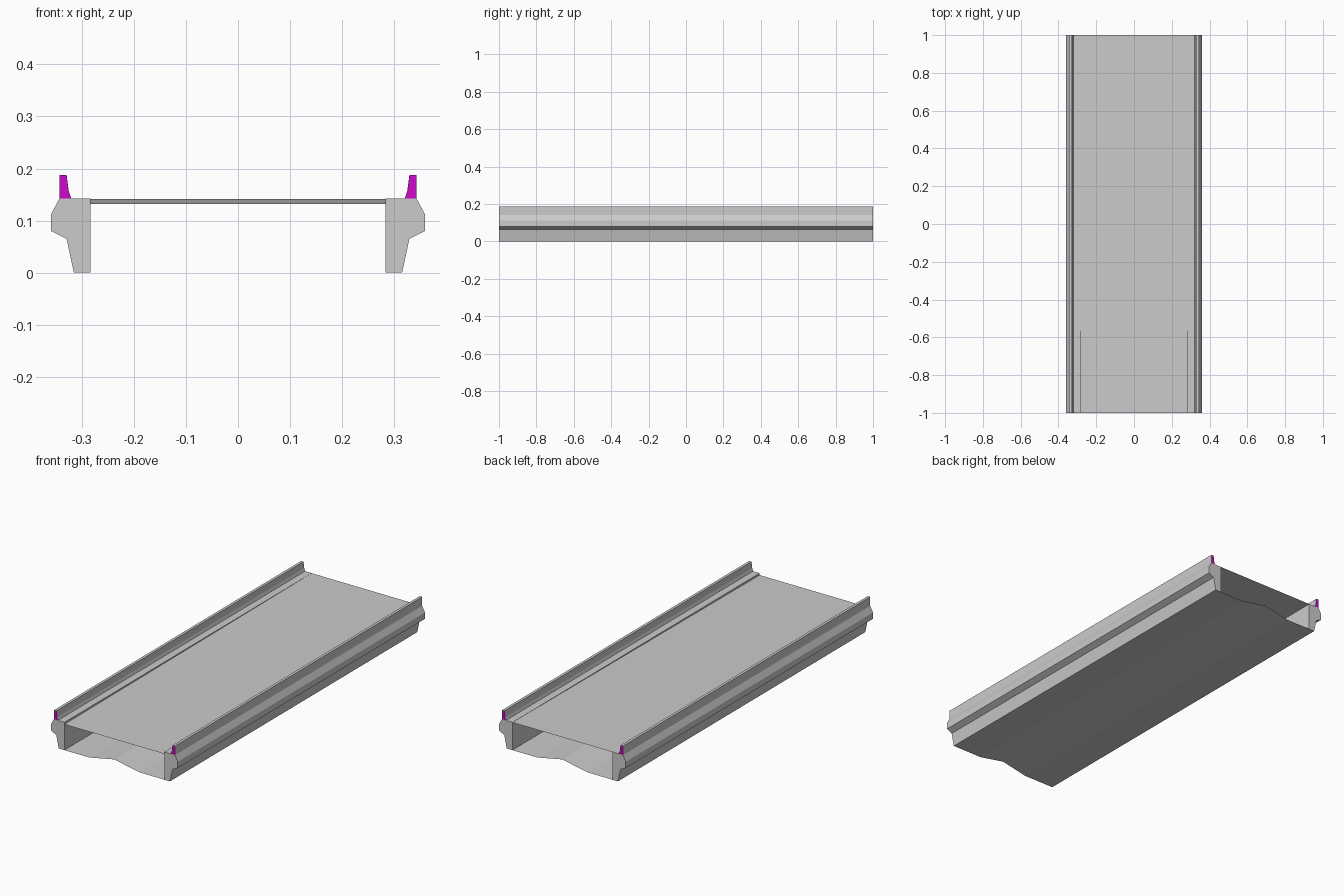
import bpy

cube = bpy.data.objects.get("Cube")
if cube:
    bpy.data.objects.remove(cube, do_unlink=True)

HALF = 1.0          # half length of the span
INNER = 0.283       # inner face of the side beams
TOP = 0.142         # top of the side beams


def material(name, rgb):
    m = bpy.data.materials.new(name)
    m.use_nodes = True
    color = (*rgb, 1.0)
    m.diffuse_color = color
    m.node_tree.nodes["Principled BSDF"].inputs["Base Color"].default_value = color
    return m


concrete = material("concrete grey", (0.6, 0.6, 0.6))
end_paint = material("magenta end", (0.6, 0.003, 0.6))


def extrude(name, profile, closed=True, mats=(concrete,), far_rise=0.0):
    """Sweep an x-z profile along y; closed profiles get end caps in the last material."""
    n = len(profile)
    verts = [(x, -HALF, z) for x, z in profile]
    verts += [(x, HALF, z + far_rise) for x, z in profile]
    faces = [(i, (i + 1) % n, (i + 1) % n + n, i + n) for i in range(n if closed else n - 1)]
    sides = len(faces)
    if closed:
        faces += [tuple(reversed(range(n))), tuple(range(n, 2 * n))]
    mesh = bpy.data.meshes.new(name)
    mesh.from_pydata(verts, [], faces)
    for m in mats:
        mesh.materials.append(m)
    for p in mesh.polygons:
        p.material_index = len(mats) - 1 if p.index >= sides else 0
    obj = bpy.data.objects.new(name, mesh)
    bpy.context.collection.objects.link(obj)
    return obj


# Profiles of the left side, counter-clockwise seen from the front
beam = [(INNER, 0), (0.315, 0), (0.329, 0.065), (0.359, 0.08),
        (0.359, 0.112), (0.343, TOP), (INNER, TOP)]
parapet = [(0.32, TOP), (0.343, TOP), (0.343, 0.188), (0.329, 0.188), (0.325, 0.157)]

for side, s in (("left", 1), ("right", -1)):
    for part, profile, mats in (("side_beam", beam, (concrete,)),
                                ("parapet", parapet, (concrete, end_paint))):
        points = [(s * x, z) for x, z in profile][::s]
        extrude(f"{side}_{part}", points, mats=mats)

# Thin deck, sloping gently up toward the back
extrude("deck", [(-INNER, 0.132), (INNER, 0.132)], closed=False, far_rise=0.0095)

# Thin soffit with a shallow ridge along its middle
extrude("soffit", [(INNER, 0), (INNER / 2, 0), (0, 0.028), (-INNER / 2, 0), (-INNER, 0)],
        closed=False)
